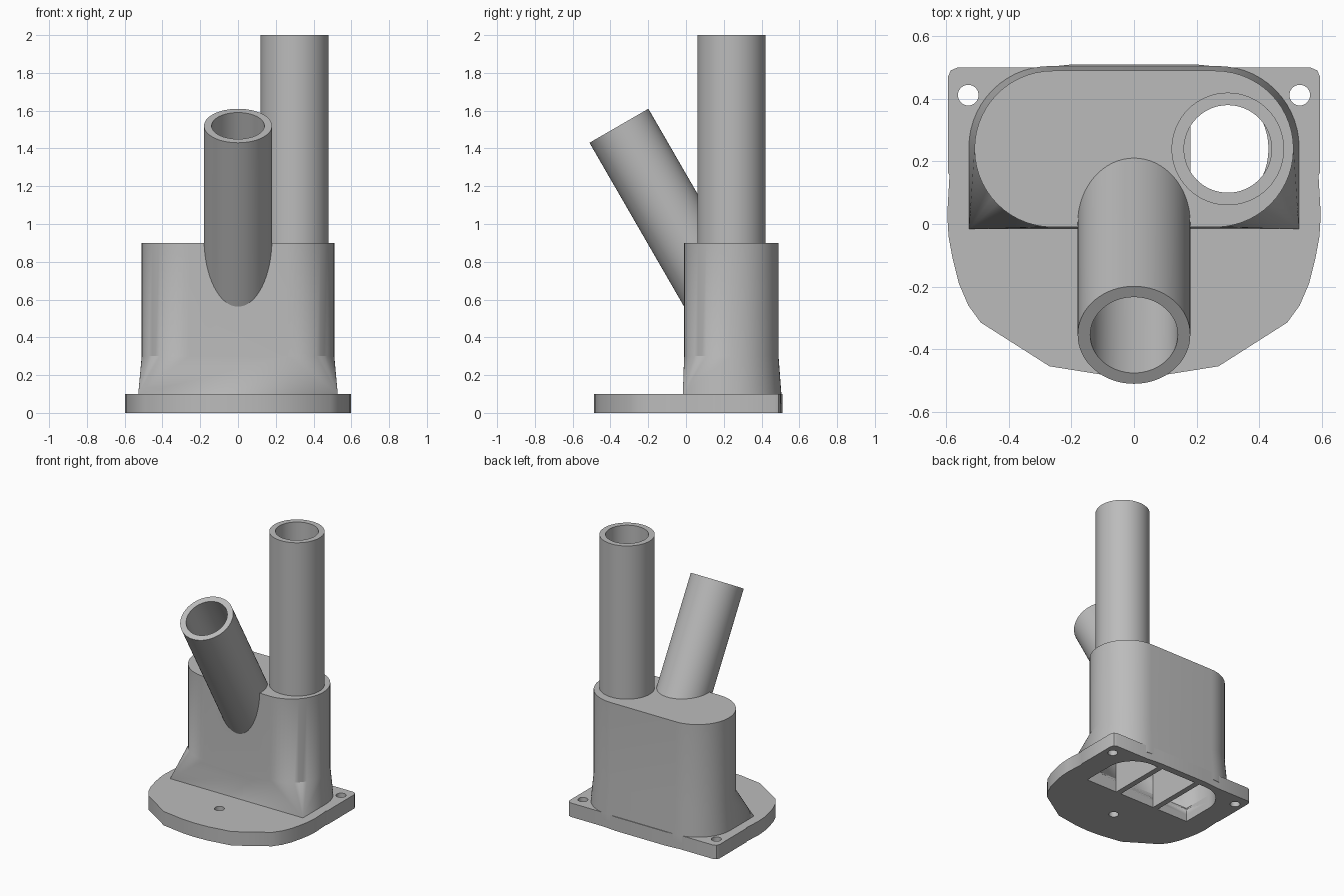
import bpy, bmesh, math
from mathutils import Vector

cube = bpy.data.objects.get("Cube")
if cube:
    bpy.data.objects.remove(cube, do_unlink=True)

grey = bpy.data.materials.new("plain_grey")
grey.use_nodes = True
COLOUR = (0.5, 0.5, 0.5, 1)
grey.diffuse_color = COLOUR
grey.node_tree.nodes["Principled BSDF"].inputs["Base Color"].default_value = COLOUR


def make_object(name, bm):
    bmesh.ops.remove_doubles(bm, verts=bm.verts, dist=0.002)
    bmesh.ops.recalc_face_normals(bm, faces=bm.faces)
    mesh = bpy.data.meshes.new(name)
    bm.to_mesh(mesh)
    bm.free()
    mesh.materials.append(grey)
    obj = bpy.data.objects.new(name, mesh)
    bpy.context.collection.objects.link(obj)
    return obj


def loft(name, sections):
    """Skin a stack of (outline, z) sections with equal point counts."""
    bm = bmesh.new()
    rings = [[bm.verts.new((x, y, z)) for x, y in pts] for pts, z in sections]
    count = len(rings[0])
    for low, high in zip(rings, rings[1:]):
        for i in range(count):
            j = (i + 1) % count
            bm.faces.new((low[i], low[j], high[j], high[i]))
    bm.faces.new(rings[0][::-1])
    bm.faces.new(rings[-1])
    return make_object(name, bm)


def rounded_outline(half_x, front, back, front_r, back_r, steps=14):
    """Rectangle with separately rounded front and back corners."""
    corners = [(half_x - back_r, back - back_r, back_r, 0),
               (back_r - half_x, back - back_r, back_r, 1),
               (front_r - half_x, front + front_r, front_r, 2),
               (half_x - front_r, front + front_r, front_r, 3)]
    pts = []
    for cx, cy, r, quarter in corners:
        for i in range(steps + 1):
            a = (quarter + i / steps) * math.pi / 2
            pts.append((cx + r * math.cos(a), cy + r * math.sin(a)))
    return pts


def rod(name, start, end, radius, sides=64):
    start, end = Vector(start), Vector(end)
    axis = end - start
    bm = bmesh.new()
    bmesh.ops.create_cone(bm, cap_ends=True, segments=sides, radius1=radius,
                          radius2=radius, depth=axis.length)
    turn = axis.to_track_quat("Z", "Y").to_matrix().to_4x4()
    turn.translation = (start + end) / 2
    bm.transform(turn)
    return make_object(name, bm)


def box(name, low, high):
    pts = [(low[0], low[1]), (high[0], low[1]), (high[0], high[1]), (low[0], high[1])]
    return loft(name, [(pts, low[2]), (pts, high[2])])


def cut(obj, cutters):
    bpy.context.view_layer.objects.active = obj
    for cutter in cutters:
        mod = obj.modifiers.new("cut", "BOOLEAN")
        mod.operation = "DIFFERENCE"
        mod.solver = "EXACT"
        mod.object = cutter
        bpy.ops.object.modifier_apply(modifier=mod.name)


# Base plate: rounded front, square back with a slight bulge
half = [(0.1, -0.482), (0.27, -0.455), (0.49, -0.315), (0.53, -0.26),
        (0.56, -0.19), (0.58, -0.11), (0.593, -0.04), (0.597, 0.03),
        (0.59, 0.155), (0.595, 0.165), (0.595, 0.47), (0.586, 0.491),
        (0.565, 0.5), (0.3, 0.5), (0.2, 0.51)]
outline = [(0, -0.487)] + half + [(-x, y) for x, y in reversed(half)]
plate = loft("base_plate", [(outline, 0), (outline, 0.1)])

# Housing: square-fronted foot blending into a slot-shaped column
foot = rounded_outline(0.528, -0.017, 0.505, 0.001, 0.26)
column = rounded_outline(0.51, -0.01, 0.49, 0.25, 0.25)
housing = loft("housing", [(foot, 0.05), (foot, 0.1), (column, 0.3), (column, 0.9)])

# Upright and leaning tubes
lean = Vector((0, -0.5, math.sqrt(0.75)))
mouth = Vector((0, -0.355, 1.52))
upright = rod("upright_tube", (0.3, 0.24, 0.86), (0.3, 0.24, 2), 0.18)
leaning = rod("leaning_tube", mouth - lean * 1.06, mouth, 0.18)

# Cutters: inner chamber, tube bores and screw holes
inner_foot = rounded_outline(0.43, 0.03, 0.46, 0.001, 0.2)
inner_column = rounded_outline(0.43, 0.03, 0.45, 0.21, 0.21)
chamber = loft("chamber_cutter", [(inner_foot, -0.05), (inner_foot, 0.1),
                                  (inner_column, 0.3), (inner_column, 0.84)])
upright_bore = rod("upright_bore_cutter", (0.3, 0.24, 0.7), (0.3, 0.24, 2.1), 0.14)
leaning_bore = rod("leaning_bore_cutter", mouth - lean * 1.06, mouth + lean * 0.1, 0.14)
holes = [rod("screw_hole_cutter", (x, y, -0.1), (x, y, 0.2), 0.033, 32)
         for x, y in ((-0.53, 0.412), (0.53, 0.412), (0, -0.21))]

# Dividers inside the chamber
dividers = [box(name, (x - 0.02, 0.01, 0), (x + 0.02, 0.475, 0.86))
            for name, x in (("left_divider", 0.16), ("right_divider", -0.16))]

cut(plate, [chamber] + holes)
cut(housing, [chamber, upright_bore, leaning_bore])
cut(upright, [upright_bore])
cut(leaning, [chamber, leaning_bore])
cut(dividers[0], [upright_bore])

for cutter in [chamber, upright_bore, leaning_bore] + holes:
    bpy.data.objects.remove(cutter, do_unlink=True)

# Smooth curved walls, keep edges sharp
for obj in [plate, housing, upright, leaning] + dividers:
    bpy.ops.object.select_all(action="DESELECT")
    obj.select_set(True)
    bpy.context.view_layer.objects.active = obj
    bpy.ops.object.shade_smooth_by_angle(angle=math.radians(30))
